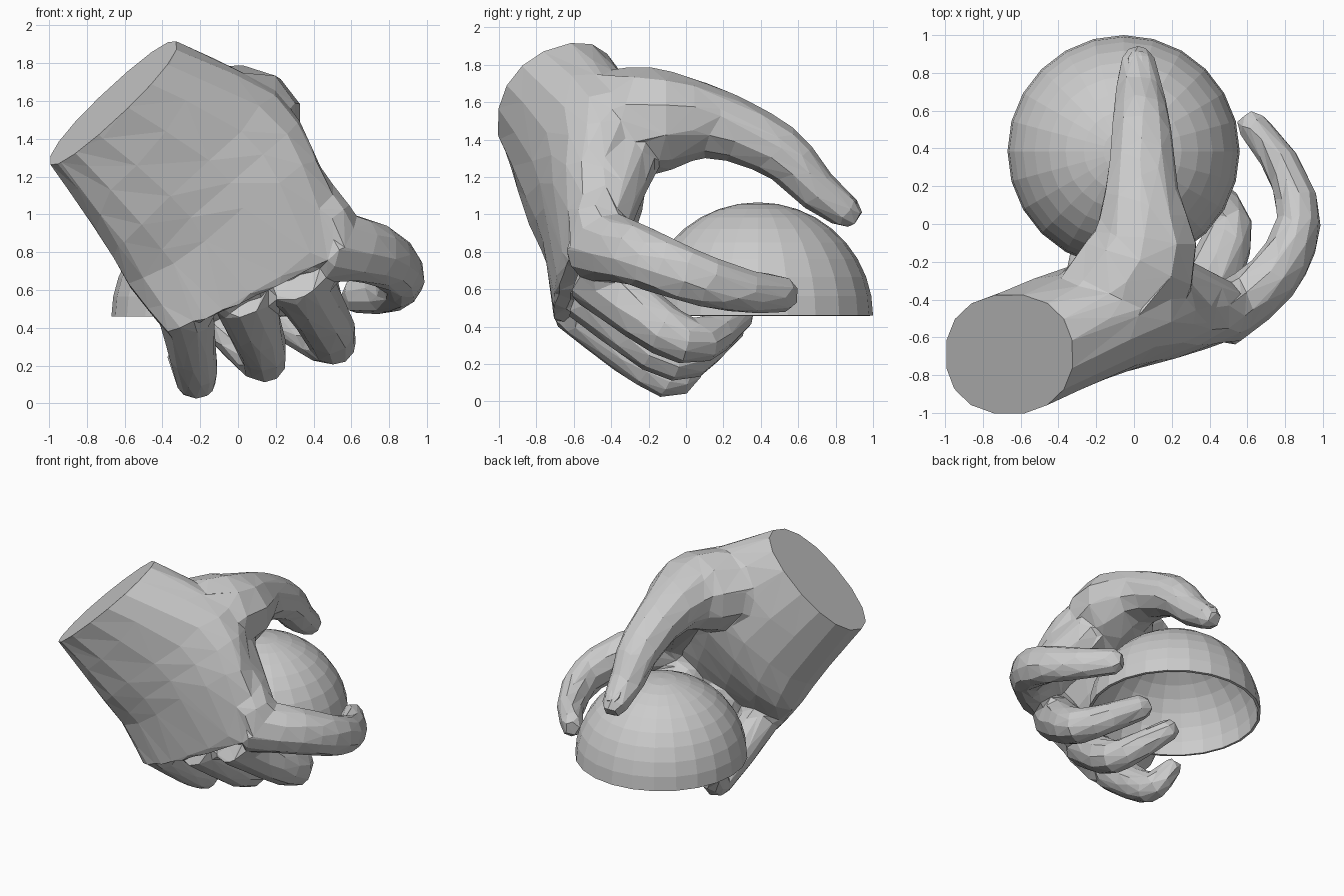
import bpy, bmesh, math
from mathutils import Vector

if "Cube" in bpy.data.objects:
    bpy.data.objects.remove(bpy.data.objects["Cube"])


def make_object(name, bm):
    bmesh.ops.recalc_face_normals(bm, faces=bm.faces)
    mesh = bpy.data.meshes.new(name)
    bm.to_mesh(mesh)
    bm.free()
    ob = bpy.data.objects.new(name, mesh)
    bpy.context.collection.objects.link(ob)
    return ob


def apply_modifier(ob, kind, **settings):
    mod = ob.modifiers.new("step", kind)
    for key, value in settings.items():
        setattr(mod, key, value)
    bpy.context.view_layer.objects.active = ob
    bpy.ops.object.modifier_apply(modifier=mod.name)


def smooth_path(keys, steps):
    """Catmull-Rom through key vectors."""
    keys = [Vector(k) for k in keys]
    ext = [2 * keys[0] - keys[1]] + keys + [2 * keys[-1] - keys[-2]]
    out = []
    for a, b, c, d in zip(ext, ext[1:], ext[2:], ext[3:]):
        for s in range(steps):
            t = s / steps
            out.append(0.5 * (2 * b + (c - a) * t + (2 * a - 5 * b + 4 * c - d) * t ** 2
                              + (3 * b - a - 3 * c + d) * t ** 3))
    return out + [keys[-1]]


def loft(name, rings, sides, power=1.0):
    """Skin rings given as (centre, half axis A, half axis B)."""
    bm = bmesh.new()
    loops = []
    for c, a, b in rings:
        loop = []
        for i in range(sides):
            t = 2 * math.pi * (i + 0.5) / sides
            u = math.copysign(abs(math.cos(t)) ** power, math.cos(t))
            v = math.copysign(abs(math.sin(t)) ** power, math.sin(t))
            loop.append(bm.verts.new(c + a * u + b * v))
        loops.append(loop)
    for p, q in zip(loops, loops[1:]):
        for i in range(sides):
            j = (i + 1) % sides
            bm.faces.new((p[i], p[j], q[j], q[i]))
    bm.faces.new(loops[0])
    bm.faces.new(loops[-1])
    return make_object(name, bm)


def limb(name, keys, r0, r1, steps=3, sides=10, flat=1.0, bulge=0.0):
    """Tapered tube through the keys, with a rounded tip."""
    pts = smooth_path(keys, steps)
    n = len(pts) - 1
    pts.append(pts[n] + (pts[n] - pts[n - 1]).normalized() * r1 * 0.7)
    rings = []
    for i, p in enumerate(pts):
        f = min(i / n, 1)
        r = r0 + (r1 - r0) * f + bulge * math.exp(-((f - 0.2) / 0.15) ** 2)
        if i > n:
            r *= 0.6
        t = (pts[min(i + 1, n + 1)] - pts[max(i - 1, 0)]).normalized()
        x = Vector((1, 0, 0))
        side = (x - t * x.dot(t)).normalized()
        rings.append((p, side * r, side.cross(t) * r * flat))
    return loft(name, rings, sides)


# palm: key sections from wrist to knuckles, plus spare length behind the wrist cut
centres = smooth_path([(-.66, -.69, 1.59), (-.24, -.52, 1.23),
                       (-.08, -.52, .96), (.12, -.57, .61)], 2)
across = smooth_path([(.34, 0, .31), (.45, .08, .42), (.50, .03, .36), (.50, .05, .24)], 2)
depth = smooth_path([(0, .32, .10), (0, .32, .05), (0, .25, 0), (0, .13, .04)], 2)
spare = [(2 * centres[0] - centres[1], across[0], depth[0])]
hand = loft("hand", spare + list(zip(centres, across, depth)), 16, 0.9)

# thumb, webs of skin and index finger
parts = [
    limb("thumb", [(-.28, -.56, 1.50), (.03, -.20, 1.50), (.04, .14, 1.49),
                   (.04, .50, 1.335), (.03, .69, 1.14), (.02, .86, 1.01)], .26, .10,
         flat=.92, bulge=.09),
    limb("thumb_web", [(.12, -.30, 1.36), (.48, -.48, .92)], .18, .17),
    limb("index_finger", [(.44, -.51, .85), (.73, -.29, .79), (.87, 0, .68),
                          (.80, .28, .595), (.62, .53, .57)], .165, .085, flat=1.2),
]

# curled fingers: knuckle and bend shift evenly along the row
knuckle, knuckle_step = Vector((-.28, -.56, .48)), Vector((.29, .025, .10))
bend, bend_step = Vector((-.22, -.10, .125)), Vector((.36, .05, .10))
tips = [(-.31, .06, .26), (-.12, .25, .41), (.17, .29, .47)]
for i, label in enumerate(("little", "ring", "middle")):
    keys = [knuckle + knuckle_step * i, bend + bend_step * i, tips[i]]
    parts.append(limb(label + "_finger", keys, .15 + .01 * i, .075 + .01 * i, steps=4))

# fuse everything, blend the joins and reduce to flat facets
for part in parts:
    apply_modifier(hand, 'BOOLEAN', operation='UNION', solver='EXACT', object=part)
    bpy.data.objects.remove(part)
apply_modifier(hand, 'REMESH', mode='VOXEL', voxel_size=0.022)
apply_modifier(hand, 'SMOOTH', factor=0.5, iterations=10)
apply_modifier(hand, 'DECIMATE', ratio=1300 / (2 * len(hand.data.polygons)))

# flat wrist cut
bm = bmesh.new()
bm.from_mesh(hand.data)
bmesh.ops.bisect_plane(bm, geom=bm.verts[:] + bm.edges[:] + bm.faces[:],
                       plane_co=centres[0], plane_no=across[0].cross(depth[0]),
                       clear_outer=True)
bmesh.ops.holes_fill(bm, edges=[e for e in bm.edges if e.is_boundary], sides=0)
for f in bm.faces:
    f.smooth = False
bm.to_mesh(hand.data)
bm.free()

# thumbnail plate
limb("thumbnail", [(.03, .785, 1.165), (.02, .88, 1.085)], .055, .055,
     steps=1, sides=8, flat=.3)

# open half-sphere dome held by the hand
radius, cx, cy, base = .615, -.055, .385, .46
bm = bmesh.new()
angles = [math.radians(10 * k) for k in range(10)]
verts = [bm.verts.new((cx + radius * math.cos(a), cy, base + .605 * math.sin(a)))
         for a in angles]
edges = [bm.edges.new(e) for e in zip(verts, verts[1:])]
bmesh.ops.spin(bm, geom=verts + edges, cent=(cx, cy, 0), axis=(0, 0, 1),
               angle=2 * math.pi, steps=24, use_duplicate=False)
bmesh.ops.remove_doubles(bm, verts=bm.verts, dist=0.001)
dome = make_object("dome", bm)
shell = dome.modifiers.new("thickness", 'SOLIDIFY')
shell.thickness = 0.02
shell.offset = -1
